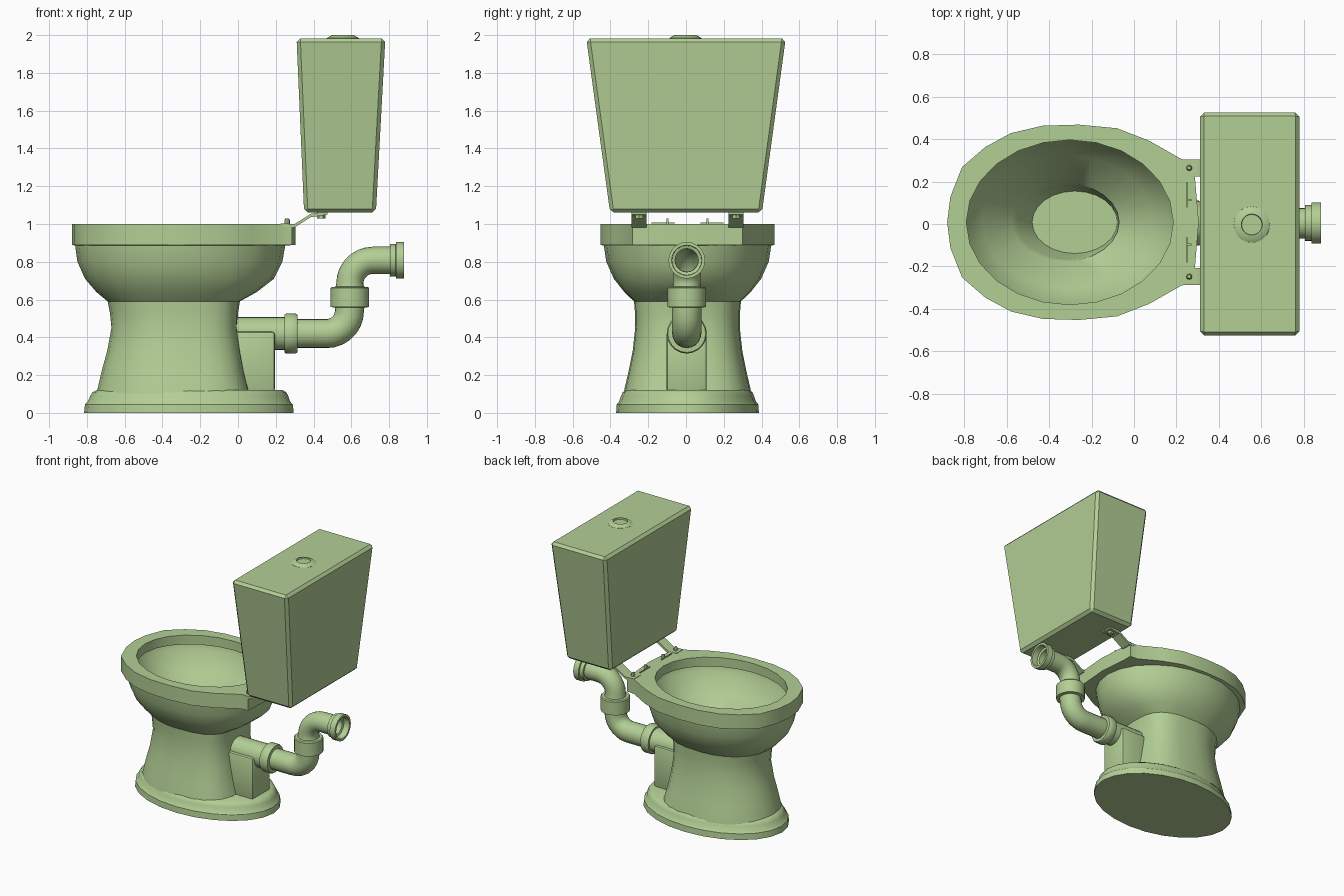
import bpy, bmesh
from math import sin, cos, pi, radians
from mathutils import Vector

if "Cube" in bpy.data.objects:
    bpy.data.objects.remove(bpy.data.objects["Cube"])

N = 24
CY = 0.008  # bowl centre line
green = bpy.data.materials.new("glaze_green")
green.diffuse_color = (0.45, 0.62, 0.30, 1)
green.use_nodes = True
green.node_tree.nodes["Principled BSDF"].inputs["Base Color"].default_value = green.diffuse_color


def finish(name, bm, angle=35):
    bmesh.ops.recalc_face_normals(bm, faces=bm.faces)
    me = bpy.data.meshes.new(name)
    bm.to_mesh(me)
    bm.free()
    ob = bpy.data.objects.new(name, me)
    bpy.context.collection.objects.link(ob)
    me.materials.append(green)
    bpy.ops.object.select_all(action='DESELECT')
    ob.select_set(True)
    bpy.context.view_layer.objects.active = ob
    bpy.ops.object.shade_smooth_by_angle(angle=radians(angle))
    return ob


def loft(name, rings, angle=35):
    bm = bmesh.new()
    vs = [[bm.verts.new(p) for p in r] for r in rings]
    n = len(vs[0])
    for a, b in zip(vs, vs[1:]):
        for i in range(n):
            j = (i + 1) % n
            bm.faces.new((a[i], a[j], b[j], b[i]))
    bm.faces.new(vs[0])
    bm.faces.new(vs[-1])
    return finish(name, bm, angle)


def oval(z, x0, x1, w, p=1.0):
    """Ring from front x0 to back x1; p below 1 squares off the back."""
    cx, rx, pts = (x0 + x1) / 2, (x1 - x0) / 2, []
    for i in range(N):
        t = 2 * pi * i / N
        c, s = cos(t), sin(t)
        if c < 0:
            c = -abs(c) ** p
            s = abs(s) ** p * (1 if s > 0 else -1)
        pts.append((cx - rx * c, CY + w * s, z))
    return pts


RIM = [(-.88, 0), (-.865, .12), (-.81, .26), (-.70, .355), (-.58, .42),
       (-.43, .455), (-.26, .46), (-.08, .443), (.07, .385), (.225, .297),
       (.285, .292), (.288, .2), (.305, 0)]


def rim(z):
    return ([(x, CY + y, z) for x, y in RIM] +
            [(x, CY - y, z) for x, y in RIM[-2:0:-1]])


def box(name, lo, hi, bevel=0):
    bm = bmesh.new()
    bmesh.ops.create_cube(bm, size=1)
    for v in bm.verts:
        v.co = Vector([(l + h) / 2 + c * (h - l) for l, h, c in zip(lo, hi, v.co)])
    if bevel:
        bmesh.ops.bevel(bm, geom=bm.edges[:], offset=bevel, segments=2,
                        profile=0.5, affect='EDGES')
    return finish(name, bm)


def lathe(name, x, y, prof, n=16):
    loft(name, [[(x + r * cos(2 * pi * i / n), y + r * sin(2 * pi * i / n), z)
                 for i in range(n)] for r, z in prof])


# Bowl with pedestal outside, rim and basin inside
loft("bowl", [
    oval(.10, -.75, .065, .338, .6),
    oval(.13, -.743, .058, .333, .6),
    oval(.22, -.722, .035, .312, .6),
    oval(.33, -.692, .015, .29, .6),
    oval(.45, -.67, -.003, .277, .6),
    oval(.53, -.678, .0, .278, .6),
    oval(.59, -.69, .01, .283, .65),
    oval(.64, -.75, .10, .335, .8),
    oval(.71, -.81, .19, .39, .9),
    oval(.80, -.85, .235, .43),
    oval(.885, -.862, .25, .443),
    rim(.89), rim(1.0),
    oval(1.0, -.79, .185, .388),
    oval(.93, -.79, .185, .388),
    oval(.925, -.82, .21, .405),
    oval(.89, -.81, .2, .398),
    oval(.76, -.715, .09, .315),
    oval(.63, -.575, -.07, .183),
    oval(.60, -.55, -.072, .175),
    oval(.48, -.48, -.078, .147)])

# Stepped oval foot
loft("foot", [
    oval(0, -.815, .295, .378), oval(.045, -.81, .29, .375),
    oval(.06, -.795, .276, .362), oval(.09, -.782, .266, .352),
    oval(.11, -.77, .255, .343), oval(.122, -.745, .235, .325)])

# Rear trap block
box("trap_block", (-.1, -.103, .11), (.195, .109, .43), .015)


# Waste pipe: rings swept in the xz plane, out and back in again
def ring(x, z, a, r, n=20):
    return [(x - r * sin(a) * sin(t), .004 + r * cos(t), z + r * cos(a) * sin(t))
            for t in (2 * pi * i / n for i in range(n))]


def elbow(cx, cz, R, start, end, turn, r, steps=7):
    out = []
    for k in range(steps + 1):
        a = start + (end - start) * k / steps
        out.append(ring(cx + turn * R * sin(a), cz - turn * R * cos(a), a, r))
    return out


pipe = [ring(x, .42, 0, r) for x, r in
        [(-.05, .088), (.245, .088), (.246, .1), (.255, .106), (.305, .106),
         (.314, .1), (.315, .077)]]
pipe += elbow(.47, .54, .12, 0, pi / 2, 1, .077)
pipe += [ring(.592, z, pi / 2, r) for z, r in
         [(.558, .077), (.56, .102), (.66, .102), (.667, .096), (.668, .075)]]
pipe += elbow(.715, .685, .123, pi / 2, 0, -1, .072)
pipe += [ring(x, .808, 0, r) for x, r in
         [(.805, .072), (.806, .085), (.835, .085), (.836, .097), (.88, .097),
          (.88, .08), (.835, .078), (.83, .062)]]
pipe += elbow(.715, .685, .123, 0, pi / 2, -1, .06)
loft("waste_pipe", pipe)

# Tapered cistern with chamfered edges
bm = bmesh.new()
bmesh.ops.create_cube(bm, size=1)
for v in bm.verts:
    up, right, back = v.co.z > 0, v.co.x > 0, v.co.y > 0
    hw = .528 if up else .402
    v.co = ((.78 if up else .73) if right else (.31 if up else .35),
            hw if back else -hw, 1.983 if up else 1.06)
bmesh.ops.bevel(bm, geom=bm.edges[:], offset=.02, segments=1, affect='EDGES')
finish("cistern", bm, 20)

# Flush button with raised collar
lathe("flush_button", .555, -.003,
      [(.088, 1.975), (.085, 1.984), (.058, 2.0), (.05, 2.0), (.048, 1.99)], 20)

# Brackets, bolts and seat hinge fixings on both sides
for side, s in (("left", -1), ("right", 1)):
    prof = [(.225, .985), (.30, .982), (.385, 1.036), (.475, 1.05)]
    yc = CY + s * .256
    loft("bracket_" + side,
         [[(x, yc - .04, z), (x, yc + .04, z),
           (x, yc + .04, z + .018), (x, yc - .04, z + .018)] for x, z in prof], 20)
    lathe("bracket_bolt_" + side, .26, yc, [(.014, .99), (.014, 1.022), (.008, 1.03)], 8)
    lathe("cistern_nut_" + side, .44, yc, [(.022, 1.03), (.022, 1.065)], 6)
    y = CY + s * .105
    box("hinge_post_" + side, (.248, y - .005, .99), (.27, y + .005, 1.028))
    y = CY + s * .13
    box("hinge_strip_" + side, (.247, y - .06, .99), (.252, y + .06, 1.008))
